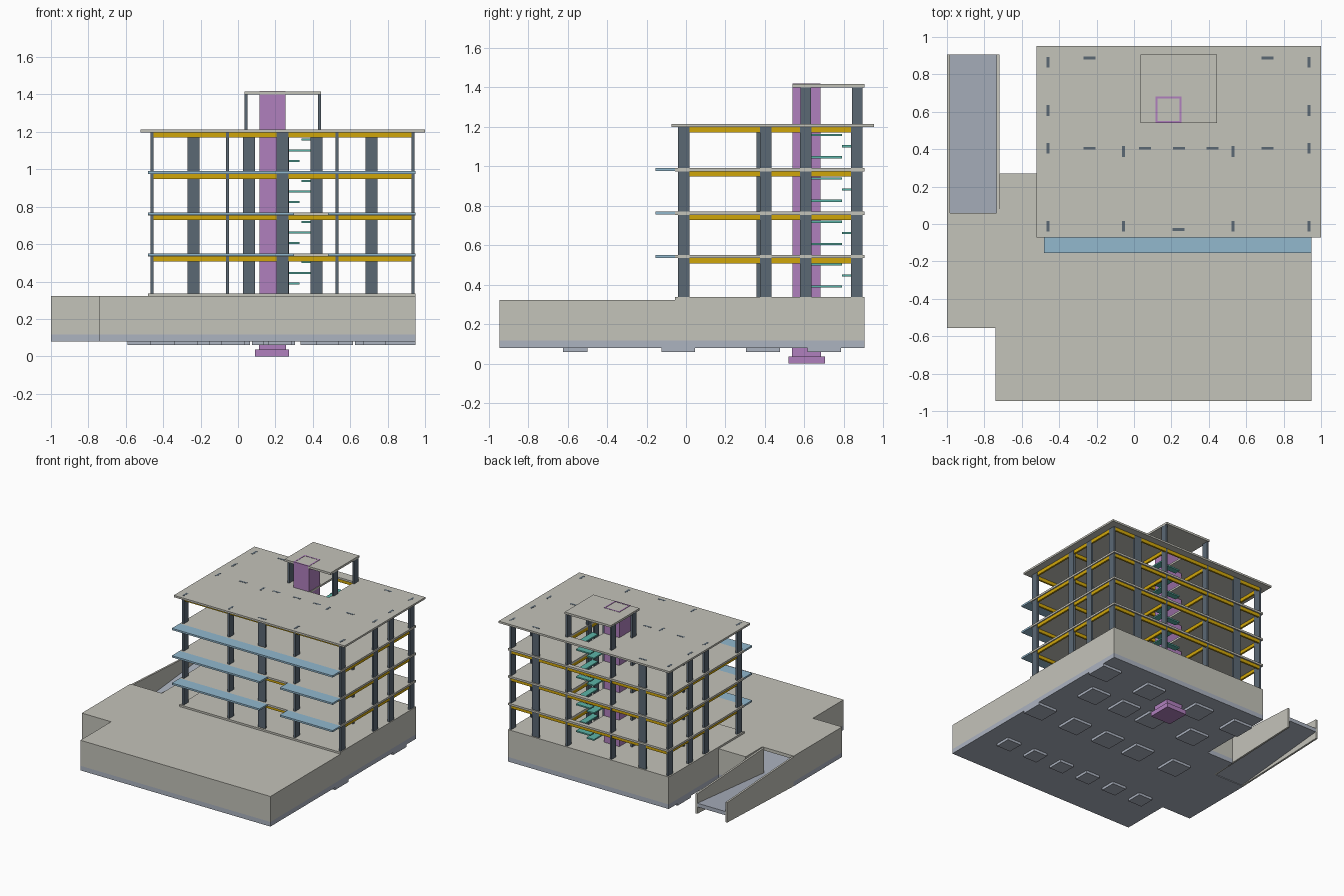
import bpy, bmesh
from mathutils import Vector

if "Cube" in bpy.data.objects:
    bpy.data.objects.remove(bpy.data.objects["Cube"], do_unlink=True)


def material(name, *rgb):
    lin = [((c / 255 + 0.055) / 1.055) ** 2.4 for c in rgb] + [1.0]
    m = bpy.data.materials.new(name)
    m.use_nodes = True
    m.diffuse_color = lin
    m.node_tree.nodes["Principled BSDF"].inputs["Base Color"].default_value = lin
    return m


CONCRETE = material("concrete", 196, 195, 186)
RAFT = material("foundation_grey", 172, 179, 192)
SLATE = material("column_slate", 91, 104, 116)
GOLD = material("beam_gold", 208, 166, 10)
PURPLE = material("shaft_purple", 176, 128, 190)
TEAL = material("stair_teal", 92, 180, 168)
BLUE = material("balcony_blue", 146, 184, 206)


def finish(name, bm, mat):
    bmesh.ops.recalc_face_normals(bm, faces=bm.faces)
    me = bpy.data.meshes.new(name)
    bm.to_mesh(me)
    bm.free()
    me.materials.append(mat)
    ob = bpy.data.objects.new(name, me)
    bpy.context.collection.objects.link(ob)
    return ob


def prism(name, points, push, mat):
    """Extrude a closed 3D outline along a vector."""
    bm = bmesh.new()
    face = bm.faces.new([bm.verts.new(p) for p in points])
    res = bmesh.ops.extrude_face_region(bm, geom=[face], use_keep_orig=True)
    bmesh.ops.translate(bm, vec=Vector(push),
                        verts=[v for v in res["geom"] if isinstance(v, bmesh.types.BMVert)])
    return finish(name, bm, mat)


def boxes(name, extents, mat):
    """One object from boxes given as x0, x1, y0, y1, z0, z1."""
    bm = bmesh.new()
    for x0, x1, y0, y1, z0, z1 in extents:
        vs = bmesh.ops.create_cube(bm, size=1)["verts"]
        for v in vs:
            v.co = (x1 if v.co.x > 0 else x0, y1 if v.co.y > 0 else y0,
                    z1 if v.co.z > 0 else z0)
    return finish(name, bm, mat)


def ring(x0, x1, y0, y1, z0, z1, hx0, hx1, hy0, hy1):
    """Boxes of a slab around a rectangular opening."""
    return [(x0, hx0, y0, y1, z0, z1), (hx1, x1, y0, y1, z0, z1),
            (hx0, hx1, y0, hy0, z0, z1), (hx0, hx1, hy1, y1, z0, z1)]


# Main heights and extents
BASE, RAFT_TOP, DECK = 0.08, 0.117, 0.322
LEFT, RIGHT, FRONT, BACK = -0.48, 0.95, -0.055, 0.905
FLOORS = [0.55, 0.77, 0.99]
ROOF = 1.213

# Hollow podium: raft, perimeter walls, deck, open only towards the ramp
outline = [(-0.74, -0.945), (RIGHT, -0.945), (RIGHT, BACK), (LEFT, BACK), (LEFT, 0.27),
           (-0.72, 0.27), (-0.72, 0.06), (-1, 0.06), (-1, -0.555), (-0.74, -0.555)]
prism("foundation_raft", [(x, y, BASE) for x, y in outline], (0, 0, RAFT_TOP - BASE), RAFT)
prism("podium_deck", [(x, y, DECK - 0.025) for x, y in outline], (0, 0, 0.025), CONCRETE)
for i, a in enumerate(outline):
    b = outline[(i + 1) % len(outline)]
    if a[1] == b[1] == 0.06:
        continue
    a, b = Vector((*a, RAFT_TOP)), Vector((*b, RAFT_TOP))
    inward = Vector((0, 0, 1)).cross(b - a).normalized() * 0.015
    prism("podium_wall", [a, b, b + inward, a + inward], (0, 0, DECK - 0.025 - RAFT_TOP), CONCRETE)
boxes("ground_slab", [(LEFT, RIGHT, FRONT, BACK, DECK - 0.01, 0.337)], CONCRETE)

# Access ramp with side walls
for x in (-1, -0.735):
    prism("ramp_wall", [(x, 0.06, BASE), (x, BACK, 0.11), (x, BACK, 0.27), (x, 0.06, 0.315)],
          (0.015, 0, 0), CONCRETE)
prism("ramp_floor", [(-0.985, 0.06, 0.085), (-0.985, BACK, 0.165),
                     (-0.985, BACK, 0.195), (-0.985, 0.06, RAFT_TOP)], (0.25, 0, 0), RAFT)

# Footing pads under the raft
pads = [(0.73 - 0.252 * i, -0.56, 0.062) for i in range(6)]
pads += [(x, -0.04, 0.085) for x in (0.865, 0.53, 0.22, -0.07, -0.42)]
pads += [(x, 0.39, 0.085) for x in (0.71, 0.42, 0.16, -0.23)]
pads += [(x, 0.7, 0.085) for x in (0.865, 0.44, -0.02, -0.39)]
boxes("footing_pads", [(x - r, x + r, y - r, y + r, 0.06, BASE) for x, y, r in pads], RAFT)

# Floor slabs and roof, open around the stair
WELL = (0.256, 0.428, 0.545, 0.87)
for z in FLOORS:
    boxes("floor_slab", ring(LEFT, RIGHT, FRONT, BACK, z - 0.016, z, *WELL), CONCRETE)
boxes("roof_slab", ring(-0.52, 1.0, -0.073, 0.952, ROOF - 0.015, ROOF, *WELL), CONCRETE)
boxes("penthouse_roof", [(0.035, 0.445, 0.54, BACK, 1.4, 1.417)], CONCRETE)

# Balconies, the lower two split in the middle
for z in FLOORS:
    spans = [(LEFT, RIGHT)] if z == FLOORS[-1] else [(LEFT, 0.3), (0.48, RIGHT)]
    boxes("balcony", [(a, b, -0.155, FRONT, z - 0.014, z) for a, b in spans], BLUE)

# Columns: deep ones run along y, wide ones along x
deep = [(x, y) for x in (-0.46, 0.935) for y in (0.865, 0.607, 0.405, -0.012)]
deep += [(x, y) for x in (-0.055, 0.53) for y in (0.387, -0.012)]
wide = [(x, y) for x in (-0.237, 0.713) for y in (0.887, 0.405)]
wide += [(x, 0.405) for x in (0.06, 0.24, 0.42)] + [(0.237, -0.03)]
tall = [(x, y) for x in (0.042, 0.436) for y in (0.868, 0.607)]


def columns(name, spots, hx, hy, top):
    boxes(name, [(x - hx, x + hx, y - hy, y + hy, 0.33, top) for x, y in spots], SLATE)


columns("deep_columns", deep, 0.008, 0.029, ROOF + 0.001)
columns("wide_columns", wide, 0.032, 0.008, ROOF + 0.001)
columns("penthouse_columns", tall, 0.008, 0.027, 1.405)

# Beams under every slab
for z in FLOORS + [ROOF]:
    lo, hi = z - 0.042, z - 0.015
    grid = [(-0.46, 0.935, y - 0.007, y + 0.007, lo, hi) for y in (-0.03, 0.405, 0.887)]
    grid += [(x - 0.007, x + 0.007, -0.03, 0.887, lo, hi) for x in (-0.46, 0.935)]
    grid += [(x - 0.007, x + 0.007, -0.03, 0.405, lo, hi) for x in (-0.055, 0.53)]
    grid += [(x - 0.007, x + 0.007, 0.405, 0.887, lo, hi) for x in (0.042, 0.436)]
    boxes("floor_beams", grid, GOLD)

# Lift shaft and its pit
boxes("lift_shaft", ring(0.115, 0.253, 0.54, 0.682, 0.035, 1.419, 0.125, 0.243, 0.55, 0.672), PURPLE)
boxes("lift_pit", [(0.092, 0.272, 0.52, 0.705, 0, 0.036),
                   (0.112, 0.256, 0.537, 0.685, 0.036, BASE)], PURPLE)

# Stair plates: lower flight, landing, upper flight
for z in [0.335] + FLOORS:
    boxes("stair_plates", [(0.265, 0.33, 0.63, 0.79, z + 0.05, z + 0.061),
                           (0.265, 0.392, 0.79, 0.838, z + 0.106, z + 0.117),
                           (0.34, 0.392, 0.63, 0.79, z + 0.163, z + 0.174)], TEAL)
